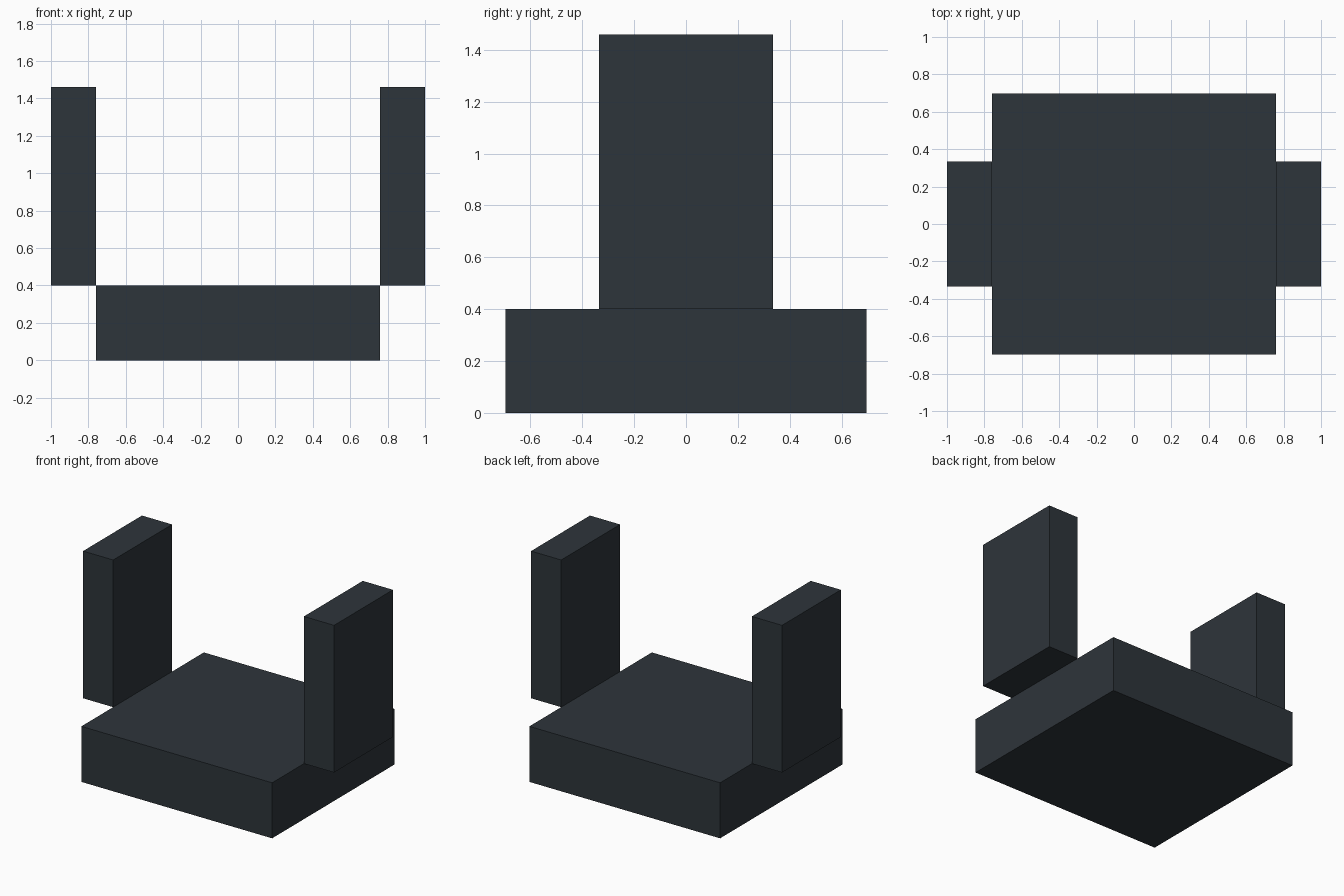
import bpy

cube = bpy.data.objects.get("Cube")
if cube:
    bpy.data.objects.remove(cube, do_unlink=True)

# Single dark slate material
slate = bpy.data.materials.new("dark_slate")
slate.use_nodes = True
color = (0.027, 0.035, 0.043, 1.0)
slate.diffuse_color = color
bsdf = next(n for n in slate.node_tree.nodes if n.type == "BSDF_PRINCIPLED")
bsdf.inputs["Base Color"].default_value = color
bsdf.inputs["Roughness"].default_value = 0.8


def box(name, low, high):
    """Add a box spanning two opposite corners."""
    center = [(a + b) / 2 for a, b in zip(low, high)]
    size = [b - a for a, b in zip(low, high)]
    bpy.ops.mesh.primitive_cube_add(size=1, location=center)
    obj = bpy.context.object
    obj.name = name
    obj.scale = size
    bpy.ops.object.transform_apply(location=False, rotation=False, scale=True)
    obj.data.materials.append(slate)
    return obj


BASE_X, BASE_Y, BASE_H = 0.76, 0.697, 0.4
POST_X, POST_Y, TOP = 1.0, 0.335, 1.46

# Wide base slab
box("base", (-BASE_X, -BASE_Y, 0), (BASE_X, BASE_Y, BASE_H))

# Upright side panels, meeting the base along its upper side edges
box("left_panel", (BASE_X, -POST_Y, BASE_H), (POST_X, POST_Y, TOP))
box("right_panel", (-POST_X, -POST_Y, BASE_H), (-BASE_X, POST_Y, TOP))
